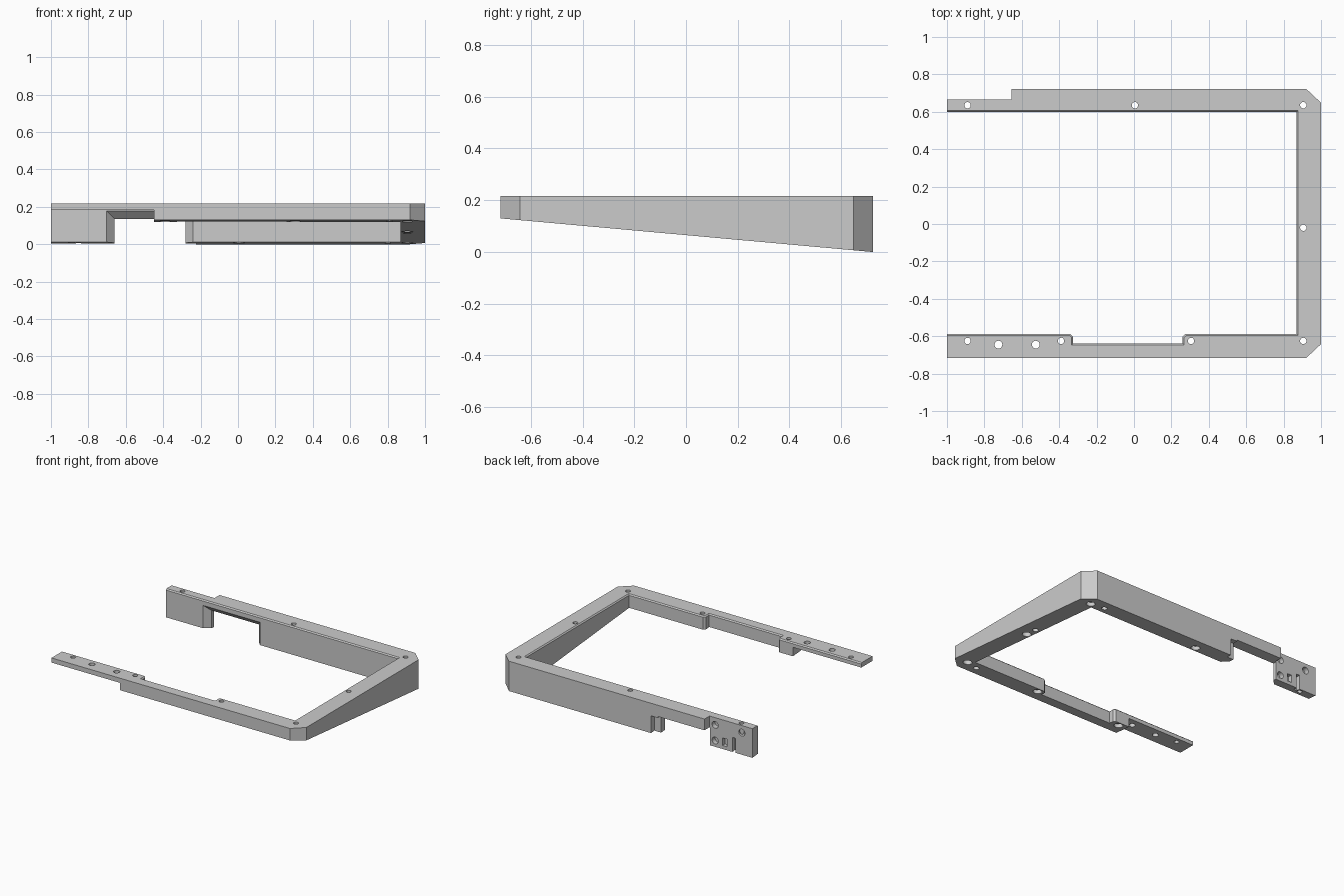
import bpy, bmesh
from math import radians
from mathutils import Matrix

default = bpy.data.objects.get("Cube")
if default:
    bpy.data.objects.remove(default, do_unlink=True)

TOP = 0.217

grey = bpy.data.materials.new("plain grey")
grey.use_nodes = True
grey.diffuse_color = (0.6, 0.6, 0.6, 1)
grey.node_tree.nodes["Principled BSDF"].inputs["Base Color"].default_value = grey.diffuse_color


def floor_z(y):
    # Sloping underside, lowest at the back
    return 0.13 - 0.0903 * (y + 0.72)


def make(name, bm):
    bmesh.ops.recalc_face_normals(bm, faces=bm.faces)
    mesh = bpy.data.meshes.new(name)
    bm.to_mesh(mesh)
    bm.free()
    ob = bpy.data.objects.new(name, mesh)
    bpy.context.collection.objects.link(ob)
    mesh.materials.append(grey)
    return ob


# C-shaped frame: outline extruded between flat top and sloping underside
outer = [(-1, -0.717), (0.92, -0.717), (1, -0.642), (1, 0.648), (0.92, 0.723),
         (-0.655, 0.723), (-0.655, 0.665), (-1, 0.665)]
inner = [(-1, 0.598), (0.87, 0.598), (0.87, -0.588), (0.275, -0.588), (0.26, -0.603),
         (0.26, -0.638), (-0.325, -0.638), (-0.325, -0.603), (-0.34, -0.588), (-1, -0.588)]
outline = outer + inner
bm = bmesh.new()
low = [bm.verts.new((x, y, floor_z(y))) for x, y in outline]
high = [bm.verts.new((x, y, TOP)) for x, y in outline]
bm.faces.new(low)
bm.faces.new(high)
n = len(outline)
for i in range(n):
    j = (i + 1) % n
    bm.faces.new((low[i], low[j], high[j], high[i]))
bmesh.ops.recalc_face_normals(bm, faces=bm.faces)
lip = [bm.edges.get((high[i], high[i + 1])) for i in range(len(outer), n - 1)]
bmesh.ops.bevel(bm, geom=lip, offset=0.008, segments=1, affect='EDGES')
frame = make("frame", bm)


def cut(bm):
    tool = make("cutter", bm)
    tool.hide_render = True
    mod = frame.modifiers.new("cut", 'BOOLEAN')
    mod.object = tool
    mod.operation = 'DIFFERENCE'
    mod.solver = 'EXACT'
    bpy.context.view_layer.objects.active = frame
    bpy.ops.object.modifier_apply(modifier=mod.name)
    bpy.data.objects.remove(tool, do_unlink=True)


def cut_loft(sections):
    # Sections across y: (y, x0, x1, z0, z1)
    bm = bmesh.new()
    rings = [[bm.verts.new(p) for p in ((a, y, c), (b, y, c), (b, y, d), (a, y, d))]
             for y, a, b, c, d in sections]
    bm.faces.new(rings[0])
    bm.faces.new(rings[-1])
    for r, s in zip(rings, rings[1:]):
        for i in range(4):
            j = (i + 1) % 4
            bm.faces.new((r[i], r[j], s[j], s[i]))
    cut(bm)


def cut_hole(centre, radius, depth, axis='Z'):
    bm = bmesh.new()
    turn = Matrix.Rotation(radians(90), 4, 'X') if axis == 'Y' else Matrix()
    bmesh.ops.create_cone(bm, cap_ends=True, segments=20, radius1=radius, radius2=radius,
                          depth=depth, matrix=Matrix.Translation(centre) @ turn)
    cut(bm)


# Opening in the back wall, flared on the inside and stepped on the outside
cut_loft([(0.58, -0.72, -0.225, -0.1, 0.195), (0.64, -0.66, -0.28, -0.1, 0.135),
          (0.8, -0.66, -0.28, -0.1, 0.135)])
cut_loft([(0.685, -0.6, -0.225, -0.1, 0.125), (0.8, -0.6, -0.225, -0.1, 0.125)])

# Thin tongue at the free end of the front arm
cut_loft([(-0.8, -1.1, -0.45, -0.1, 0.183), (-0.5, -1.1, -0.45, -0.1, 0.183)])

# Screw holes through the frame with counterbores from below
screws = [(-0.89, 0.635), (0.005, 0.635), (0.905, 0.635), (0.905, -0.02),
          (0.905, -0.625), (0.305, -0.625), (-0.39, -0.625), (-0.89, -0.625)]
for x, y in screws:
    cut_hole((x, y, 0.1), 0.017, 0.5)
    if x > -0.8:
        cut_hole((x, y, floor_z(y)), 0.03, 0.06)
for x in (-0.725, -0.525):
    cut_hole((x, -0.645, 0.1), 0.021, 0.5)

# Small blind holes in the underside
for x, y in ((0.8, 0.65), (0.905, 0.07), (0.81, -0.65)):
    cut_hole((x, y, floor_z(y)), 0.02, 0.08)

# Sockets and slots on the back of the end block
for x, z in ((-0.7, 0.165), (-0.7, 0.05), (-0.915, 0.165)):
    cut_hole((x, 0.66, z), 0.025, 0.06, 'Y')
cut_loft([(0.635, -0.795, -0.76, 0.03, 0.085), (0.7, -0.795, -0.76, 0.03, 0.085)])
cut_loft([(0.635, -0.865, -0.84, -0.1, 0.11), (0.7, -0.865, -0.84, -0.1, 0.11)])

# Crisp flat faces with smooth hole walls
bpy.ops.object.select_all(action='DESELECT')
frame.select_set(True)
bpy.context.view_layer.objects.active = frame
bpy.ops.object.shade_smooth_by_angle(angle=radians(25))
